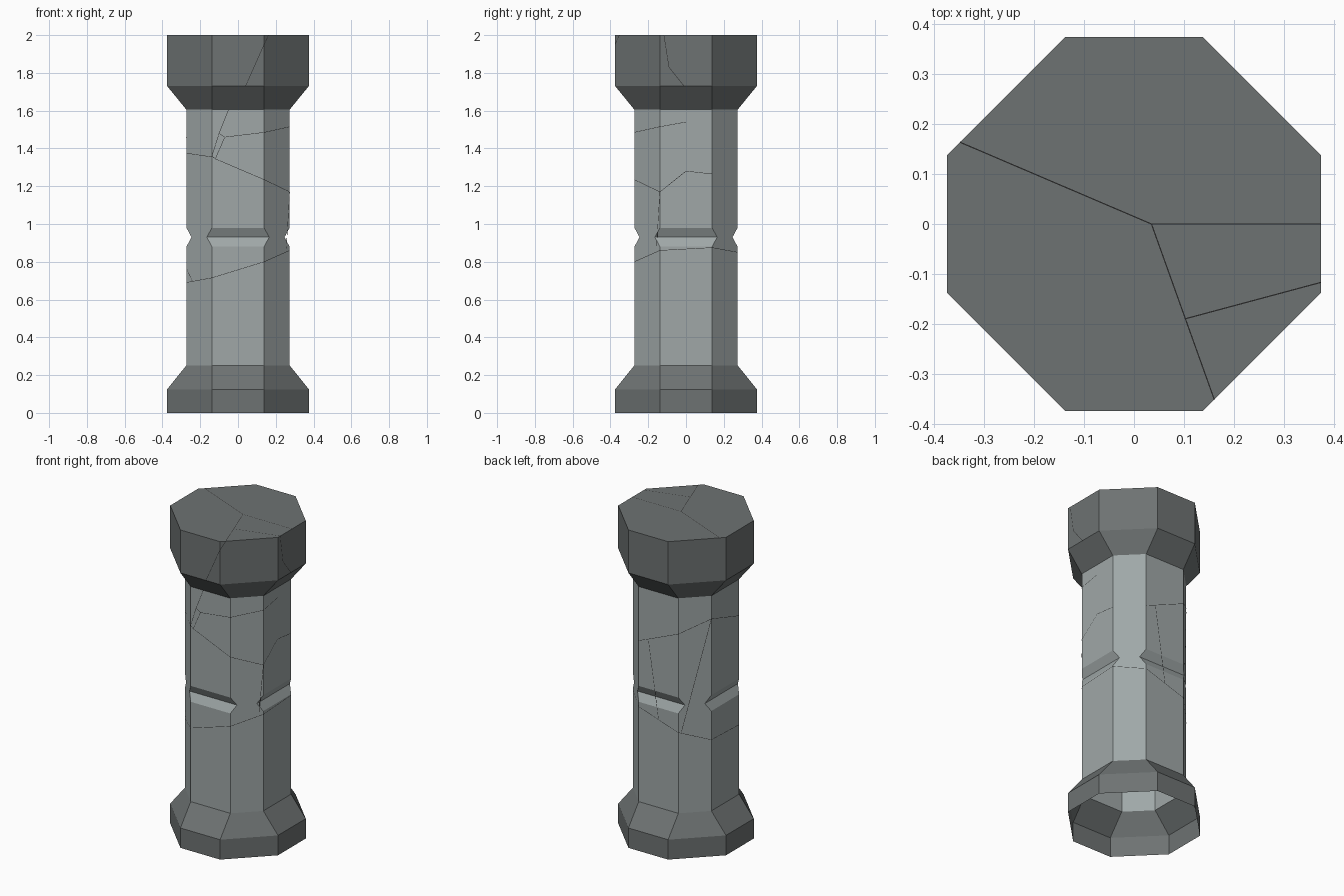
import bpy, bmesh
from mathutils import Vector

if "Cube" in bpy.data.objects:
    bpy.data.objects.remove(bpy.data.objects["Cube"])

B = 0.138   # half width of each cardinal face
S = 0.273   # shaft apothem
C = 0.375   # capital and base apothem
UP = Vector((0, 0, 1))


def material(name, rgb):
    m = bpy.data.materials.new(name)
    m.diffuse_color = (*rgb, 1)
    m.use_nodes = True
    m.node_tree.nodes["Principled BSDF"].inputs["Base Color"].default_value = m.diffuse_color
    return m


STONE = material("stone", (0.35, 0.39, 0.39))
DARK = material("dark_stone", (0.155, 0.17, 0.17))
LINE = material("crack_dark", (0.02, 0.02, 0.02))


def ring(a, b, z):
    """Octagon counter-clockwise, starting at the left end of the front face."""
    return [Vector((x, y, z)) for x, y in (
        (-b, -a), (b, -a), (a, -b), (a, b), (b, a), (-b, a), (-a, b), (-a, -b))]


def finish(bm, name, mat):
    mesh = bpy.data.meshes.new(name)
    bm.to_mesh(mesh)
    bm.free()
    mesh.materials.append(mat)
    obj = bpy.data.objects.new(name, mesh)
    bpy.context.collection.objects.link(obj)


def loft(name, profile, mat, cap=False):
    """Octagonal sleeve through (apothem, half face width, height) rows."""
    bm = bmesh.new()
    rows = [[bm.verts.new(p) for p in ring(*r)] for r in profile]
    for low, high in zip(rows, rows[1:]):
        for i in range(8):
            j = (i + 1) % 8
            bm.faces.new((low[i], low[j], high[j], high[i]))
    if cap:
        bm.faces.new(rows[-1])
    finish(bm, name, mat)


# Pillar: base open underneath, notched shaft, capped capital
loft("base", [(C, B, 0), (C, B, 0.125), (S, B, 0.252)], DARK)
loft("shaft", [(S, B, 0.252), (S, B, 0.88), (0.246, 0.165, 0.93),
               (S, B, 0.98), (S, B, 1.605)], STONE)
loft("capital", [(S, B, 1.605), (C, B, 1.73), (C, B, 2)], DARK, cap=True)


def outward(m):
    """Direction of the octagon side that the point m lies on."""
    if abs(m.z - 2) < 1e-4:
        return UP
    a = S if m.z < 1.61 else C
    sides = [(Vector((x, y, 0)).normalized(), (a + B) / 2 ** 0.5 if x and y else a)
             for x in (-1, 0, 1) for y in (-1, 0, 1) if x or y]
    return max(sides, key=lambda s: m.dot(s[0]) - s[1])[0]


cracks = bmesh.new()


def crack(*points, half=0.0012):
    """Hairline strip laid on the surface along the points."""
    for p, q in zip(points, points[1:]):
        p, q = Vector(p), Vector(q)
        n = outward((p + q) / 2)
        w = n.cross(q - p).normalized() * half
        lift = n * 0.0008
        cracks.faces.new([cracks.verts.new(v + lift) for v in (p - w, q - w, q + w, p + w)])


def corner(i, z):
    return ring(S, B, z)[i % 8]


# Cracks running around the shaft
lower = (0.715, 0.80, 0.86, 0.875, 0.85, 0.76, 0.70, 0.69)
crack(*[corner(i, lower[i % 8]) for i in range(9)])
crack((S, B, 1.265), (S, 0, 1.28), corner(2, 1.17), corner(1, 1.235), (-0.12, -S, 1.345))
crack(*[corner(i, z) for i, z in ((4, 1.265), (5, 1.38), (6, 1.46), (7, 1.375), (8, 1.355))])
crack((S, 0, 1.54), corner(2, 1.515), corner(1, 1.485), (-0.07, -S, 1.46))

# Upright branches between them
crack(corner(2, 1.17), (0.255, -0.156, 0.87))
crack(corner(6, 1.46), (-0.15, 0.261, 0.76))
crack((0.07, S, 1.29), (0, S, 0.81))
crack((-0.27, -0.141, 0.76), (-0.24, -0.171, 0.695))

# Front chip and the slanted crack up into the capital
crack((-B, -S, 1.36), (-0.10, -S, 1.48), (-0.07, -S, 1.46), (-0.12, -S, 1.345), (-B, -S, 1.36))
crack((-0.10, -S, 1.48), (-0.05, -S, 1.605))
crack((0.04, -C, 1.73), (B, -C, 1.95), (0.161, -0.352, 2))
crack((C, -0.01, 1.73), (C, -0.09, 1.83), (C, -0.117, 2))

# Cracks on the top face
hub, fork = (0.035, 0, 2), (0.103, -0.19, 2)
crack((-0.349, 0.164, 2), hub, (C, 0, 2))
crack(hub, fork, (0.161, -0.352, 2))
crack(fork, (C, -0.117, 2))
finish(cracks, "cracks", LINE)
